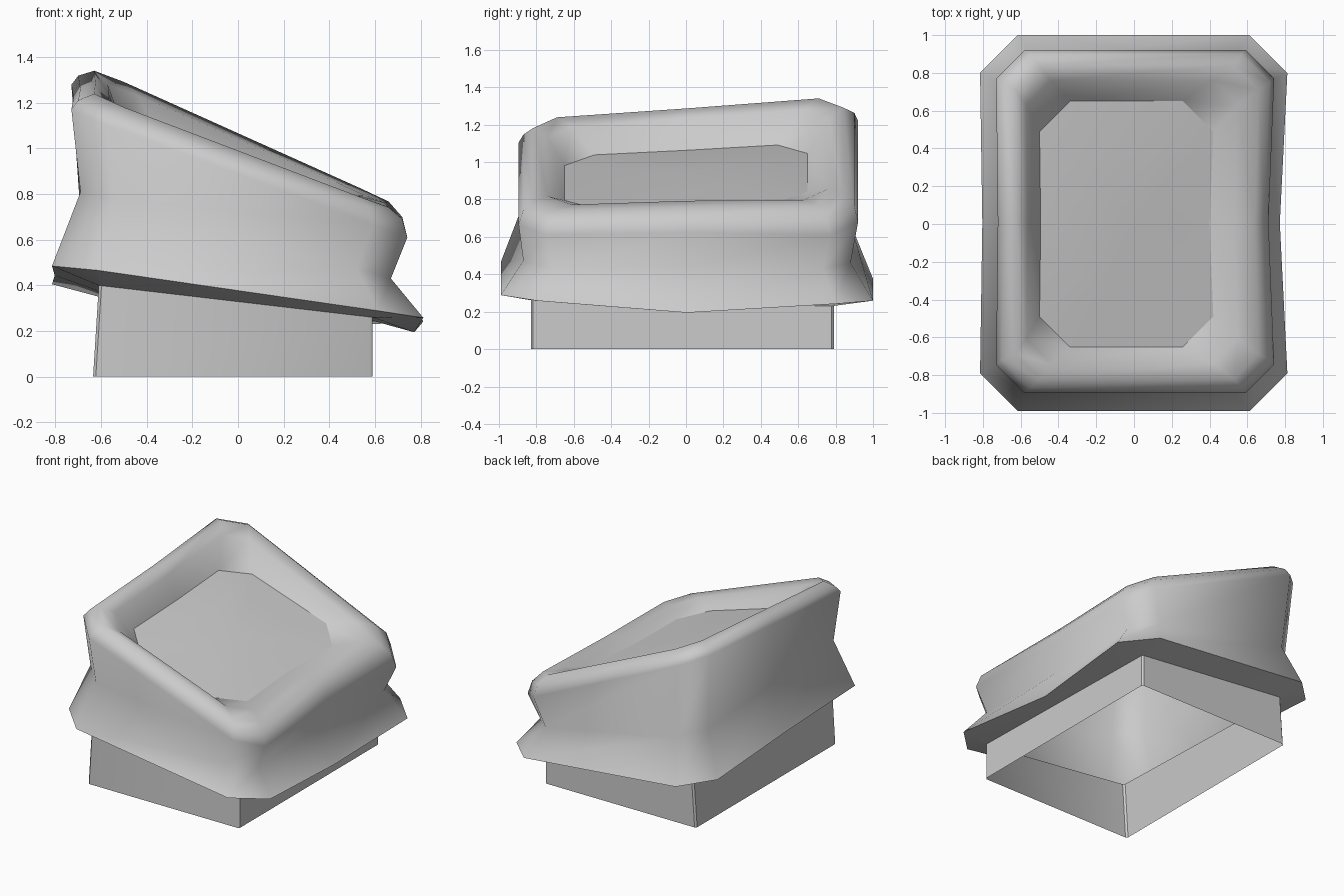
import bpy, bmesh

if "Cube" in bpy.data.objects:
    bpy.data.objects.remove(bpy.data.objects["Cube"])

grey = bpy.data.materials.new("plain grey")
grey.diffuse_color = (0.6, 0.6, 0.6, 1)
grey.use_nodes = True
grey.node_tree.nodes["Principled BSDF"].inputs["Base Color"].default_value = grey.diffuse_color


def ring(xl, xr, yf, yb, c, z, bow=0.0, dip=0.0):
    """Chamfered rectangle, 10 points; z = heights at front-left, front-right, back-right, back-left."""
    ym = (yf + yb) / 2
    pts = [(xl + c, yf), (xr - c, yf), (xr, yf + c), (xr - bow, ym), (xr, yb - c),
           (xr - c, yb), (xl + c, yb), (xl, yb - c), (xl + bow * 0.3, ym), (xl, yf + c)]
    out = []
    for i, (x, y) in enumerate(pts):
        u, v = (x - xl) / (xr - xl), (y - yf) / (yb - yf)
        h = (z[0] * (1 - u) + z[1] * u) * (1 - v) + (z[3] * (1 - u) + z[2] * u) * v
        out.append((x, y, h - (dip if i == 3 else 0)))
    return out


def loft(name, rings, sharp=(), centre=None, sharp_test=None):
    """Skin a stack of rings; sharp = indices of rings kept as hard edges."""
    bm = bmesh.new()
    rows = [[bm.verts.new(p) for p in r] for r in rings]
    n = len(rows[0])
    for a, b in zip(rows, rows[1:]):
        for i in range(n):
            j = (i + 1) % n
            bm.faces.new((a[i], a[j], b[j], b[i]))
    if centre:
        mid = bm.verts.new(centre)
        for i in range(n):
            bm.faces.new((rows[-1][i], rows[-1][(i + 1) % n], mid))
    for f in bm.faces:
        f.smooth = True
    for k in sharp:
        for i in range(n):
            e = bm.edges.get((rows[k][i], rows[k][(i + 1) % n]))
            if e:
                e.smooth = False
    if sharp_test:
        for e in bm.edges:
            if sharp_test(e):
                e.smooth = False
    me = bpy.data.meshes.new(name)
    bm.to_mesh(me)
    bm.free()
    me.materials.append(grey)
    ob = bpy.data.objects.new(name, me)
    bpy.context.collection.objects.link(ob)
    return ob


# Shared outlines
seat = ring(-0.61, 0.59, -0.83, 0.79, 0.012, (0.40, 0.26, 0.23, 0.35))
floor_z = (1.03, 0.75, 0.79, 1.10)
pit_edge = ring(-0.50, 0.42, -0.65, 0.65, 0.16, floor_z, 0.02)

# Sloping body: underside, flared skirt, waist, bulging rim, pit wall
loft("sloped_rim_body", [
    seat,
    ring(-0.815, 0.812, -0.99, 1.0, 0.20, (0.495, 0.26, 0.24, 0.395), 0.04, 0.06),
    ring(-0.69, 0.67, -0.87, 0.88, 0.15, (0.82, 0.43, 0.43, 0.70), 0.02),
    ring(-0.73, 0.742, -0.895, 0.92, 0.15, (1.16, 0.61, 0.61, 1.29), 0.03),
    ring(-0.70, 0.72, -0.87, 0.90, 0.15, (1.20, 0.69, 0.70, 1.33), 0.03),
    ring(-0.63, 0.66, -0.82, 0.84, 0.13, (1.23, 0.74, 0.77, 1.35), 0.02),
    ring(-0.57, 0.55, -0.74, 0.76, 0.13, (1.18, 0.77, 0.80, 1.29), 0.02),
    pit_edge,
], sharp=(0, 1))

# Gently domed floor of the pit
inner = ring(-0.28, 0.22, -0.38, 0.38, 0.10, (0.99, 0.83, 0.86, 1.04), 0.01)
loft("pit_floor", [pit_edge, inner], centre=(-0.04, 0, 0.945))

# Open collar underneath, hard corners except at the front right
foot = ring(-0.635, 0.59, -0.83, 0.79, 0.012, (0, 0, 0, 0))
loft("collar", [foot, seat],
     sharp_test=lambda e: abs(e.verts[0].co.y - e.verts[1].co.y) < 0.001
     and (e.verts[0].co.x < -0.55 or e.verts[0].co.y > 0.7 or e.verts[0].co.x > 0.585))
